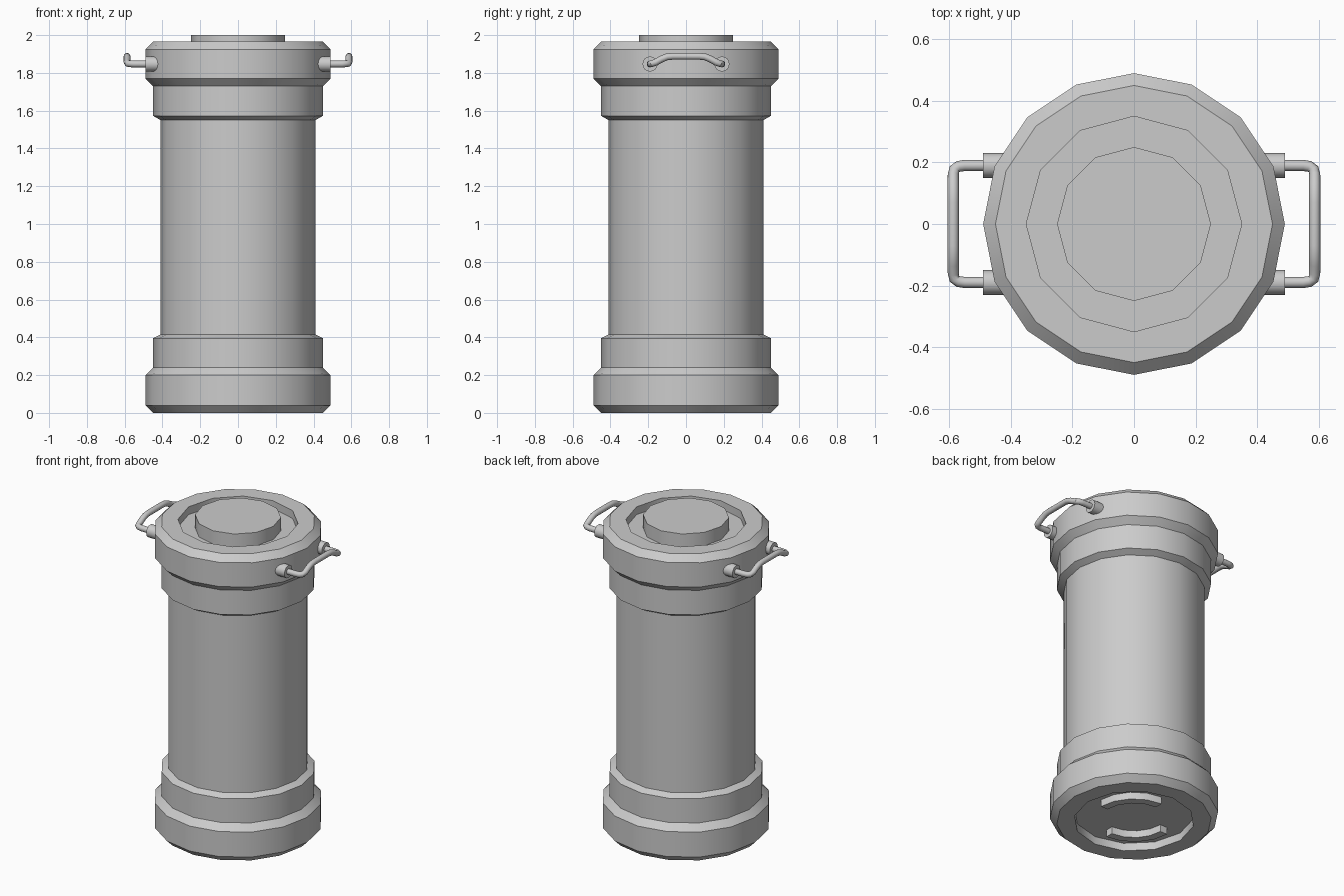
import bpy, bmesh, math
from mathutils import Vector

old = bpy.data.objects.get("Cube")
if old:
    bpy.data.objects.remove(old, do_unlink=True)

GREY = (0.6, 0.6, 0.6, 1)
metal = bpy.data.materials.new("light_grey_metal")
metal.use_nodes = True
metal.diffuse_color = GREY
metal.node_tree.nodes["Principled BSDF"].inputs["Base Color"].default_value = GREY


def finish(name, bm):
    bmesh.ops.recalc_face_normals(bm, faces=bm.faces)
    mesh = bpy.data.meshes.new(name)
    bm.to_mesh(mesh)
    bm.free()
    mesh.materials.append(metal)
    obj = bpy.data.objects.new(name, mesh)
    bpy.context.collection.objects.link(obj)
    bpy.ops.object.select_all(action='DESELECT')
    obj.select_set(True)
    bpy.context.view_layer.objects.active = obj
    bpy.ops.object.shade_smooth_by_angle(angle=math.radians(32))
    return obj


def stacked_rings(name, rings):
    """Bridge rings of (radius, height, sides) and cap both ends."""
    bm = bmesh.new()
    loops = []
    for r, z, n in rings:
        vs = [bm.verts.new((r * math.cos(math.tau * i / n), r * math.sin(math.tau * i / n), z))
              for i in range(n)]
        loops.append([bm.edges.new((vs[i], vs[(i + 1) % n])) for i in range(n)])
    for a, b in zip(loops, loops[1:]):
        bmesh.ops.bridge_loops(bm, edges=a + b)
    for end in (loops[0], loops[-1]):
        bmesh.ops.contextual_create(bm, geom=end)
    return finish(name, bm)


def tube(name, path, radius, sides=12):
    """Sweep a round section along a path."""
    bm = bmesh.new()
    pts = [Vector(p) for p in path]
    rings = []
    for i, p in enumerate(pts):
        t = (pts[min(i + 1, len(pts) - 1)] - pts[max(i - 1, 0)]).normalized()
        u = t.cross(Vector((0, 0, 1))).normalized()
        v = u.cross(t)
        rings.append([bm.verts.new(p + radius * (u * math.cos(a) + v * math.sin(a)))
                      for a in (math.tau * k / sides for k in range(sides))])
    for a, b in zip(rings, rings[1:]):
        for k in range(sides):
            j = (k + 1) % sides
            bm.faces.new((a[k], a[j], b[j], b[k]))
    bm.faces.new(rings[0])
    bm.faces.new(rings[-1])
    return finish(name, bm)


# Canister shell: recessed base, stepped bands, main wall, recessed lid
S, T = 16, 12
stacked_rings("canister_shell", [
    (0.35, 0.05, T), (0.35, 0, T), (0.45, 0, S), (0.49, 0.04, S), (0.49, 0.2, S),
    (0.45, 0.24, S), (0.45, 0.395, S), (0.41, 0.415, S), (0.41, 1.55, S),
    (0.45, 1.573, S), (0.45, 1.73, S), (0.49, 1.77, S), (0.49, 1.925, S),
    (0.45, 1.965, S), (0.35, 1.965, T), (0.35, 1.915, T)])

# Raised collar with a bowl, and the button in its middle
stacked_rings("lid_collar", [
    (0.25, 1.91, T), (0.25, 2, T), (0.2, 2, S), (0.185, 1.955, S),
    (0.15, 1.92, S)])
stacked_rings("lid_button", [
    (0.1, 1.915, S), (0.1, 1.965, S), (0.09, 1.982, S), (0.07, 1.99, S)])

# Two curved grips under the base
for side, start in (("right", 0), ("left", math.pi)):
    bm = bmesh.new()
    cols = []
    for i in range(5):
        a = start + math.tau * i / 16
        cols.append([bm.verts.new((r * math.cos(a), r * math.sin(a), z))
                     for r, z in ((0.2, 0.052), (0.25, 0.052), (0.25, 0.005), (0.2, 0.005))])
    for a, b in zip(cols, cols[1:]):
        for k in range(4):
            j = (k + 1) % 4
            bm.faces.new((a[k], a[j], b[j], b[k]))
    bm.faces.new(cols[0])
    bm.faces.new(cols[-1])
    finish("base_grip_" + side, bm)

# Side handles: bent rod with two round mounts each
half = [(0.47, 0.19, 1.847), (0.55, 0.19, 1.847), (0.57, 0.187, 1.848),
        (0.583, 0.178, 1.85), (0.587, 0.16, 1.856), (0.587, 0.13, 1.873),
        (0.587, 0.1, 1.885), (0.587, 0.07, 1.888)]
for side, s in (("left", 1), ("right", -1)):
    path = half + [(x, -y, z) for x, y, z in reversed(half)]
    tube("handle_" + side, [(s * x, y, z) for x, y, z in path], 0.018)
    for end, y in (("back", 0.19), ("front", -0.19)):
        tube("handle_mount_%s_%s" % (side, end),
             [(s * 0.42, y, 1.847), (s * 0.49, y, 1.847)], 0.04, 16)
